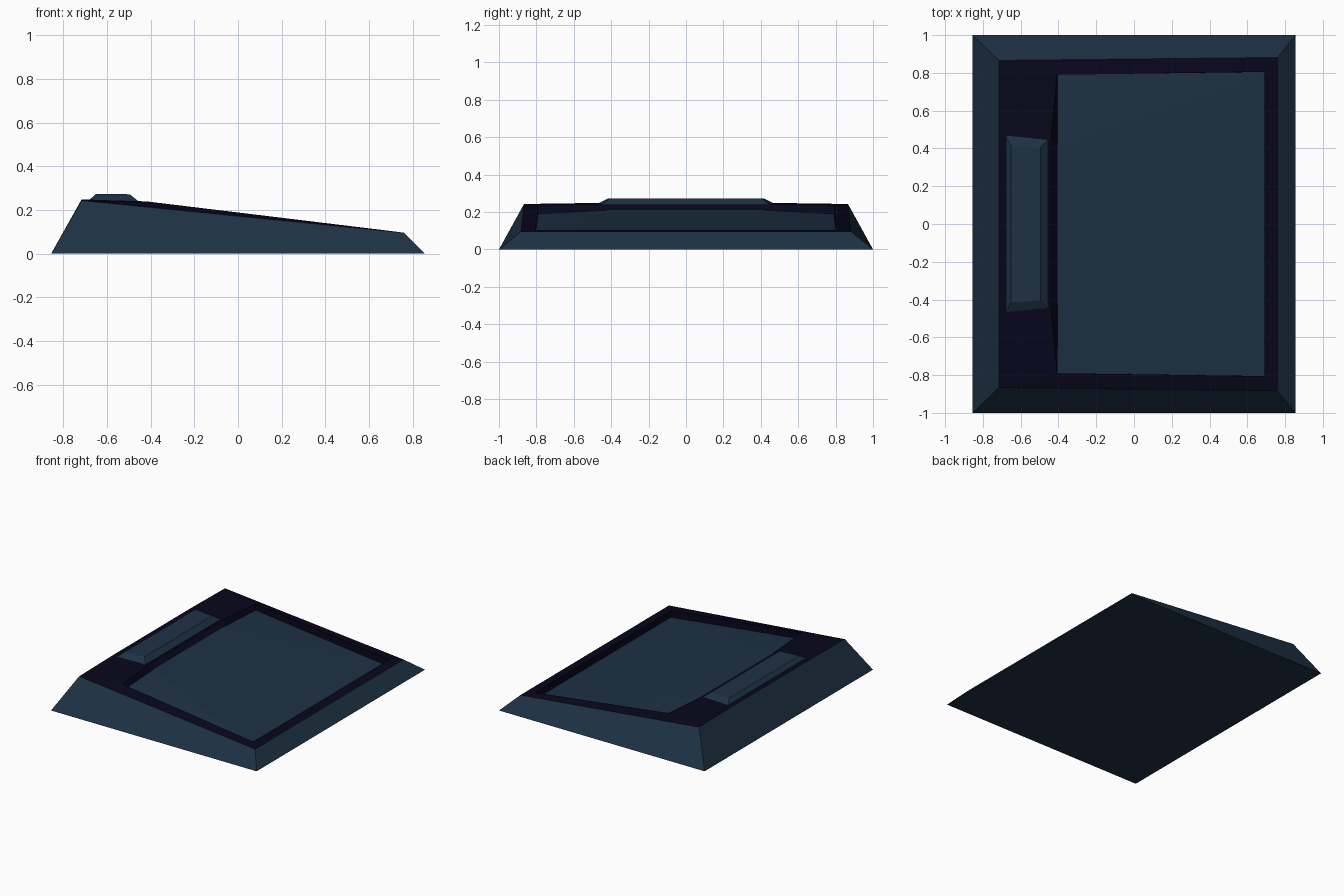
import bpy, bmesh

if "Cube" in bpy.data.objects:
    bpy.data.objects.remove(bpy.data.objects["Cube"])


def material(name, rgb):
    m = bpy.data.materials.new(name)
    m.diffuse_color = (*rgb, 1)
    m.use_nodes = True
    m.node_tree.nodes["Principled BSDF"].inputs["Base Color"].default_value = m.diffuse_color
    return m


slate = material("slate blue", (0.0125, 0.031, 0.058))
dark = material("dark navy", (0.002, 0.002, 0.0115))


def build(name, points, slate_faces, dark_faces):
    """Points are the +y half; a face name ending in ' is its mirror in y.
    Faces with no mirrored name are built on both sides."""
    bm = bmesh.new()
    verts = {}
    for key, (x, y, z) in points.items():
        verts[key] = bm.verts.new((x, y, z))
        verts[key + "'"] = bm.verts.new((x, -y, z))
    for index, faces in enumerate((slate_faces, dark_faces)):
        for face in faces:
            keys = face.split()
            loops = [keys]
            if "'" not in face:
                loops.append([k + "'" for k in reversed(keys)])
            for loop in loops:
                bm.faces.new([verts[k] for k in loop]).material_index = index
    bmesh.ops.recalc_face_normals(bm, faces=bm.faces)
    mesh = bpy.data.meshes.new(name)
    bm.to_mesh(mesh)
    bm.free()
    mesh.materials.append(slate)
    mesh.materials.append(dark)
    obj = bpy.data.objects.new(name, mesh)
    bpy.context.collection.objects.link(obj)
    return obj


# Wedge case: b = base, o = outer rim, i = inner rim, p = recessed panel
case = {
    "b1": (-0.855, 1.0, 0), "b2": (0.855, 1.0, 0),
    "o0": (-0.715, 0.45, 0.249), "o1": (-0.715, 0.866, 0.243),
    "o2": (0.76, 0.882, 0.096),
    "i0": (-0.44, 0.45, 0.240), "i1": (-0.407, 0.79, 0.238),
    "i2": (0.69, 0.806, 0.105),
    "p0": (-0.405, 0.42, 0.21), "p1": (-0.405, 0.79, 0.19),
    "p2": (0.69, 0.805, 0.055),
}
build("wedge_case", case,
      # sloping sides, underside and panel
      ["b1 b2 o2 o1", "b2 b2' o2' o2", "b1 b1' o1' o0' o0 o1",
       "b1 b2 b2' b1'", "p0 p0' p2' p2", "p0 p1 p2"],
      # rim and the walls dropping to the panel
      ["o0 o1 i1 i0", "o1 o2 i2 i1", "i0 i1 p1 p0", "i1 i2 p2 p1",
       "o0 o0' i0' i0", "i0 i0' p0' p0", "o2 o2' i2' i2", "i2 i2' p2' p2"])

# Raised bevelled bar on the high shelf
bar = {
    "a": (-0.684, 0.476, 0.243), "b": (-0.448, 0.454, 0.234),
    "c": (-0.65, 0.415, 0.273), "d": (-0.495, 0.405, 0.272),
}
build("raised_bar", bar,
      ["a b d c", "a a' c' c", "b b' d' d", "c d d' c'", "a b b' a'"], [])
